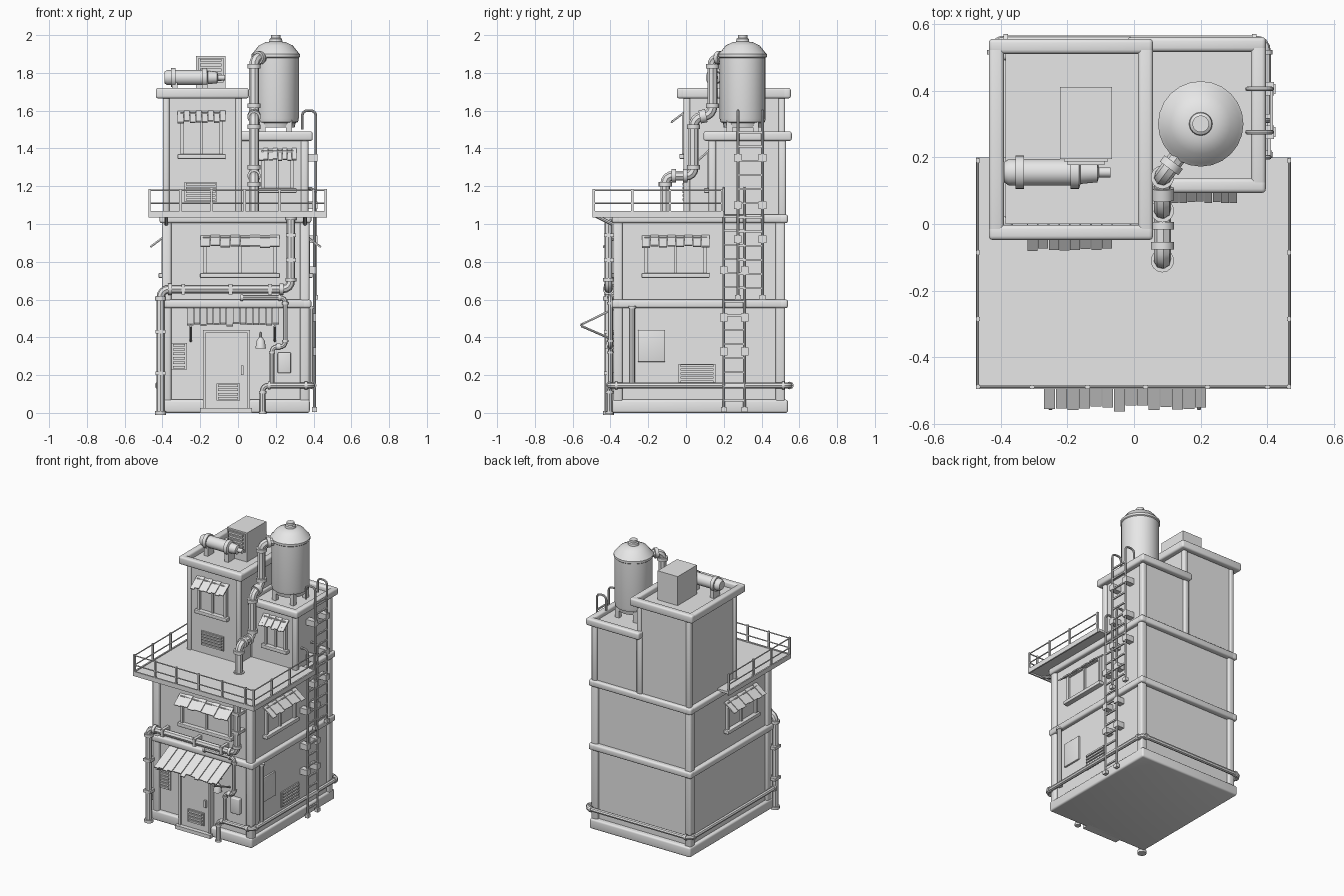
import bpy, bmesh, math, random
from mathutils import Vector, Matrix

random.seed(4)
if "Cube" in bpy.data.objects:
    bpy.data.objects.remove(bpy.data.objects["Cube"])

GREY = (0.8, 0.8, 0.8, 1)
mat = bpy.data.materials.new("pale_grey")
mat.use_nodes = True
mat.diffuse_color = GREY
mat.node_tree.nodes["Principled BSDF"].inputs["Base Color"].default_value = GREY


def finish(name, me):
    me.materials.clear()
    me.materials.append(mat)
    for p in me.polygons:
        p.use_smooth = True
    me.set_sharp_from_angle(angle=math.radians(35))
    ob = bpy.data.objects.new(name, me)
    bpy.context.collection.objects.link(ob)
    return ob


def from_bm(name, bm, m=Matrix()):
    bm.transform(m)
    bmesh.ops.recalc_face_normals(bm, faces=bm.faces)
    me = bpy.data.meshes.new(name)
    bm.to_mesh(me)
    bm.free()
    return finish(name, me)


def add_box(bm, b, m=Matrix()):
    lo, hi = Vector(b[::2]), Vector(b[1::2])
    mid = Matrix.Translation((lo + hi) / 2)
    bmesh.ops.create_cube(bm, size=1, matrix=m @ mid @ Matrix.Diagonal((*(hi - lo), 1)))


def boxes(name, items, m=Matrix(), bevel=0):
    """Boxes given as (x0, x1, y0, y1, z0, z1), joined in one object."""
    bm = bmesh.new()
    for b in items:
        add_box(bm, b)
    if bevel:
        bmesh.ops.bevel(bm, geom=bm.edges[:], offset=bevel, segments=3, profile=0.5, affect='EDGES')
    return from_bm(name, bm, m)


def ring(name, x0, x1, y0, y1, z0, z1, w, bevel=0.012):
    boxes(name, [(x0, x1, y0, y0 + w, z0, z1), (x0, x1, y1 - w, y1, z0, z1),
                 (x0, x0 + w, y0, y1, z0, z1), (x1 - w, x1, y0, y1, z0, z1)], bevel=bevel)


def pillars(name, x0, x1, y0, y1, z0, z1, w):
    boxes(name, [(x, x + w, y, y + w, z0, z1) for x in (x0, x1 - w) for y in (y0, y1 - w)], bevel=0.012)


def lathe(name, profile, m):
    bm = bmesh.new()
    vs = [bm.verts.new((r, 0, z)) for r, z in profile]
    es = [bm.edges.new(p) for p in zip(vs, vs[1:])]
    bmesh.ops.spin(bm, geom=vs + es, cent=(0, 0, 0), axis=(0, 0, 1), angle=math.tau, steps=24)
    bmesh.ops.remove_doubles(bm, verts=bm.verts, dist=0.0005)
    from_bm(name, bm, m)


def tube(name, pts, r, bend=0.04, collars=False):
    """Round pipe through the points with rounded elbows and optional collars."""
    pts = [Vector(p) for p in pts]
    path, joints = [pts[0]], []
    for a, p, b in zip(pts, pts[1:], pts[2:]):
        s, e = p + (a - p).normalized() * bend, p + (b - p).normalized() * bend
        path += [s.lerp(p, t).lerp(p.lerp(e, t), t) for t in (0, 0.25, 0.5, 0.75, 1)]
        joints += [(s, p - a), (e, b - p)]
    path.append(pts[-1])
    joints += [(pts[0], pts[1] - pts[0]), (pts[-1], pts[-1] - pts[-2])]
    cu = bpy.data.curves.new(name + "_path", 'CURVE')
    cu.dimensions, cu.bevel_depth, cu.bevel_resolution, cu.use_fill_caps = '3D', r, 2, True
    sp = cu.splines.new('POLY')
    sp.points.add(len(path) - 1)
    for q, p in zip(sp.points, path):
        q.co = (*p, 1)
    tmp = bpy.data.objects.new(name + "_path", cu)
    me = bpy.data.meshes.new_from_object(tmp)
    bpy.data.objects.remove(tmp)
    finish(name, me).data.name = name
    if collars:
        bm = bmesh.new()
        for p, d in joints:
            turn = d.to_track_quat('Z', 'Y').to_matrix().to_4x4()
            bmesh.ops.create_cone(bm, cap_ends=True, segments=14, radius1=r * 1.35, radius2=r * 1.35,
                                  depth=r * 0.9, matrix=Matrix.Translation(p) @ turn)
        from_bm(name + "_collars", bm)


def wall(x, y, deg):
    """Wall frame: local x runs along the wall, local -y points outward."""
    return Matrix.Translation((x, y, 0)) @ Matrix.Rotation(math.radians(deg), 4, 'Z')


def awning(name, m, x0, x1, top, drop, depth, n):
    bm = bmesh.new()
    w, tilt = (x1 - x0) / n, math.atan2(drop, depth)
    for i in range(n):
        length = math.hypot(drop, depth) * random.uniform(0.88, 1)
        slope = Matrix.Translation((x0 + i * w, 0, top + 0.004 * (i % 2))) @ Matrix.Rotation(tilt, 4, 'X')
        add_box(bm, (0.001, w - 0.001, -length, 0, -0.004, 0.004), slope)
    from_bm(name, bm, m)


def window(name, m, x0, x1, z0, z1, depth=0.08):
    f, mid = 0.018, (x0 + x1) / 2
    boxes(name + "_frame", [(x0, x0 + f, -0.02, 0.01, z0, z1), (x1 - f, x1, -0.02, 0.01, z0, z1),
                            (x0, x1, -0.02, 0.01, z1 - f, z1), (mid - 0.008, mid + 0.008, -0.015, 0.01, z0, z1),
                            (x0, x1, -0.004, 0.01, z0, z1)], m)
    boxes(name + "_sill", [(x0 - 0.015, x1 + 0.015, -0.035, 0.01, z0 - 0.025, z0)], m, 0.004)
    awning(name + "_awning", m, x0 - 0.015, x1 + 0.015, z1 + 0.005, 0.06, depth, 8)


def louvre(name, m, x0, x1, z0, z1, n=5):
    h = (z1 - z0) / n
    boxes(name, [(x0, x1, -0.008, 0.01, z0, z1)] +
          [(x0 + 0.01, x1 - 0.01, -0.018, 0, z0 + i * h + h * 0.25, z0 + (i + 1) * h - h * 0.2) for i in range(n)], m)


def ladder(name, y0, y1, z0, z1, x, inner):
    for y, side in ((y0, "front"), (y1, "back")):
        tube(f"{name}_{side}_rail", [(x, y, z0), (x, y, z1), (inner, y, z1), (inner, y, z1 - 0.1)], 0.007, 0.03)
        boxes(f"{name}_{side}_foot", [(x - 0.012, x + 0.012, y - 0.015, y + 0.015, z0, z0 + 0.025)])
    n = int((z1 - z0) / 0.075)
    boxes(name + "_rungs", [(x - 0.005, x + 0.005, y0, y1, z - 0.005, z + 0.005)
                            for z in (z0 + 0.06 + i * 0.075 for i in range(n - 1))])
    boxes(name + "_clamps", [(0.355, x + 0.008, y - 0.02, y + 0.02, z - 0.02, z + 0.02)
                             for y in (y0, y1) for z in (z0 + 0.32, z0 + 0.5, z0 + 0.75)])


front, right, left = wall(0, -0.36, 0), wall(0.36, 0, 90), wall(-0.385, 0, -90)
tower_front, annex_front = wall(0, 0, 0), wall(0, 0.13, 0)

# Main block
boxes("base", [(-0.41, 0.38, -0.39, 0.54, 0, 0.07)], bevel=0.012)
boxes("main_walls", [(-0.385, 0.36, -0.36, 0.505, 0.03, 1.05)])
pillars("main_pillars", -0.403, 0.378, -0.385, 0.525, 0.05, 1.03, 0.05)
ring("middle_band", -0.415, 0.388, -0.392, 0.54, 0.555, 0.6, 0.05)
ring("upper_band", -0.415, 0.388, -0.392, 0.54, 1.005, 1.05, 0.05)

# Tall tower and lower annex
boxes("tower_walls", [(-0.385, 0.012, 0, 0.515, 1.04, 1.685)])
pillars("tower_pillars", -0.398, 0.022, -0.012, 0.525, 1.04, 1.68, 0.035)
ring("tower_parapet", -0.435, 0.057, -0.048, 0.555, 1.665, 1.72, 0.045)
boxes("annex_walls", [(0, 0.355, 0.13, 0.515, 1.04, 1.46)])
pillars("annex_pillars", -0.02, 0.372, 0.12, 0.53, 1.04, 1.45, 0.04)
ring("annex_parapet", -0.02, 0.395, 0.093, 0.56, 1.44, 1.49, 0.044)

# Balcony with railing and brackets
boxes("balcony_floor", [(-0.474, 0.471, -0.495, 0.2, 1.045, 1.062)])
boxes("balcony_rim", [(-0.474, 0.471, -0.495, -0.485, 1.035, 1.068)] +
      [(x, x + 0.01, -0.495, 0.2, 1.035, 1.068) for x in (-0.474, 0.461)])
posts = [(x, -0.488) for x in (-0.305, -0.14, 0.035, 0.22, 0.4)]
posts += [(x, y) for x in (-0.468, 0.465) for y in (-0.488, -0.285, -0.085, 0.19)]
boxes("railing_posts", [(x - 0.006, x + 0.006, y - 0.006, y + 0.006, 1.05, 1.185) for x, y in posts])
for z, level in ((1.11, "lower"), (1.178, "upper")):
    tube(level + "_rail", [(-0.468, 0.19, z), (-0.468, -0.488, z), (0.465, -0.488, z), (0.465, 0.19, z)], 0.004, 0.01)
for x in (-0.38, 0.355):
    tube("balcony_bracket", [(x, -0.39, 1.0), (x, -0.48, 1.045)], 0.01)

# Windows and vents
window("front_window", front, -0.185, 0.207, 0.74, 0.93)
window("right_window", right, -0.22, 0.11, 0.74, 0.93)
window("left_window", left, -0.11, 0.22, 0.74, 0.93)
window("tower_window", tower_front, -0.305, -0.08, 1.37, 1.59)
window("annex_window", annex_front, 0.125, 0.295, 1.19, 1.39, 0.065)
louvre("tower_vent", tower_front, -0.285, -0.11, 1.12, 1.22)
louvre("front_vent", front, -0.355, -0.27, 0.23, 0.37, 6)
louvre("right_vent", right, -0.04, 0.155, 0.155, 0.26)
boxes("right_hatch", [(-0.255, -0.11, -0.012, 0.01, 0.27, 0.44)], right, 0.004)
boxes("meter_box", [(0.21, 0.28, -0.03, 0.01, 0.21, 0.32)], front, 0.006)

# Door, step, canopy and lamp
boxes("door_frame", [(-0.185, -0.17, -0.04, 0.01, 0, 0.44), (0.048, 0.063, -0.04, 0.01, 0, 0.44),
                     (-0.185, 0.063, -0.04, 0.01, 0.425, 0.44)], front)
boxes("door", [(-0.17, 0.048, -0.03, 0.01, 0.02, 0.425)], front)
boxes("door_handle", [(0.015, 0.03, -0.045, -0.02, 0.2, 0.25)], front)
boxes("door_step", [(-0.2, 0.075, -0.06, 0, 0, 0.025)], front)
louvre("door_vent", wall(0, -0.39, 0), -0.115, 0.01, 0.065, 0.155, 4)
awning("door_canopy", front, -0.27, 0.217, 0.56, 0.1, 0.205, 14)
for x in (-0.25, 0.195):
    tube("canopy_strut", [(x, -0.37, 0.38), (x, -0.555, 0.46)], 0.006)
lathe("lamp", [(0, 0), (0.028, 0), (0.022, 0.04), (0.01, 0.06), (0, 0.06)], Matrix.Translation((0.12, -0.4, 0.34)))
tube("lamp_arm", [(0.12, -0.36, 0.42), (0.12, -0.4, 0.42), (0.12, -0.4, 0.39)], 0.008, 0.015)

# Water tank
lathe("tank", [(0, 1.51), (0.1, 1.51), (0.105, 1.535), (0.118, 1.54), (0.122, 1.56), (0.122, 1.88), (0.128, 1.885),
               (0.128, 1.9), (0.118, 1.91), (0.09, 1.945), (0.055, 1.962), (0.035, 1.965), (0.033, 1.98),
               (0.025, 1.985), (0.025, 2), (0, 2)], Matrix.Translation((0.2, 0.3, 0)))
boxes("tank_feet", [(0.2 + x - 0.015, 0.2 + x + 0.015, 0.3 + y - 0.015, 0.3 + y + 0.015, 1.45, 1.55)
                    for x in (-0.07, 0.07) for y in (-0.07, 0.07)])
tube("tank_pipe", [(0.16, 0.24, 1.88), (0.085, 0.14, 1.88), (0.085, 0.14, 1.58), (0.085, 0.04, 1.56),
                   (0.085, 0.04, 1.255), (0.085, -0.11, 1.255), (0.085, -0.11, 1.055)], 0.026, 0.045, True)

# Roof machinery
boxes("cooling_unit", [(-0.222, -0.066, 0.195, 0.41, 1.68, 1.89)])
louvre("cooling_grille", wall(0, 0.195, 0), -0.21, -0.078, 1.75, 1.88)
lathe("compressor", [(0, 0), (0.03, 0), (0.04, 0.015), (0.04, 0.035), (0.05, 0.035), (0.05, 0.06), (0.04, 0.06),
                     (0.04, 0.2), (0.05, 0.2), (0.05, 0.225), (0.035, 0.23), (0.03, 0.28), (0.015, 0.285),
                     (0.015, 0.32), (0, 0.32)],
      Matrix.Translation((-0.39, 0.155, 1.775)) @ Matrix.Rotation(math.radians(90), 4, 'Y'))
boxes("compressor_feet", [(x, x + 0.03, 0.12, 0.19, 1.68, 1.75) for x in (-0.35, -0.19)])

# Wall pipes
tube("front_pipe", [(-0.41, -0.41, 0), (-0.41, -0.41, 0.655), (0.28, -0.41, 0.655), (0.28, -0.41, 1.03)],
     0.022, 0.05, True)
boxes("pipe_brackets", [(x, x + 0.02, -0.435, -0.36, 0.628, 0.682) for x in (-0.3, -0.05, 0.16)] +
      [(0.253, 0.307, -0.435, -0.36, z, z + 0.02) for z in (0.8, 0.93)] +
      [(-0.437, -0.383, -0.435, -0.37, z, z + 0.02) for z in (0.2, 0.42)])
tube("narrow_pipe", [(0.02, -0.4, 0.61), (0.25, -0.4, 0.61), (0.25, -0.4, 0.35), (0.18, -0.4, 0.35),
                     (0.18, -0.4, 0.15)], 0.013, 0.03, True)
tube("ground_pipe", [(0.13, -0.405, 0), (0.13, -0.405, 0.145), (0.395, -0.405, 0.145), (0.395, 0.55, 0.145),
                     (-0.42, 0.55, 0.145), (-0.42, -0.38, 0.145)], 0.015, 0.035, True)
tube("right_riser", [(0.385, -0.285, 0.145), (0.385, -0.285, 0.56)], 0.015, 0.03, True)

# Ladders
ladder("lower_ladder", 0.2, 0.31, 0.005, 1.19, 0.405, 0.34)
ladder("upper_ladder", 0.275, 0.405, 0.6, 1.6, 0.412, 0.34)
